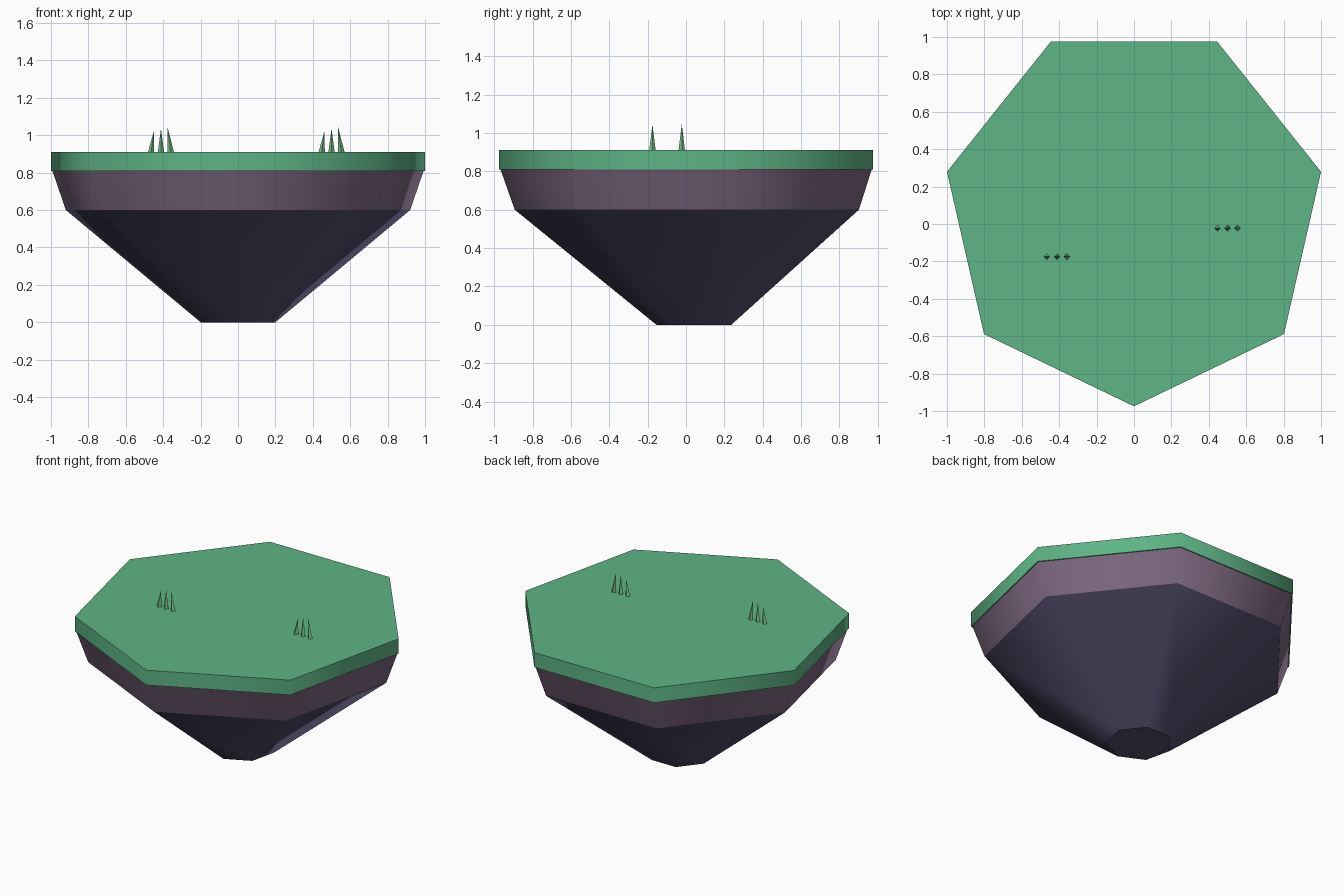
import bpy, bmesh, math
from mathutils import Matrix, Vector

if "Cube" in bpy.data.objects:
    bpy.data.objects.remove(bpy.data.objects["Cube"])

SIDES = 7
CY = 0.051  # heptagon centre offset so the bounds are centred on y = 0


def material(name, rgb):
    m = bpy.data.materials.new(name)
    m.diffuse_color = (*rgb, 1)
    m.use_nodes = True
    m.node_tree.nodes["Principled BSDF"].inputs["Base Color"].default_value = m.diffuse_color
    return m


def finish(bm, name, mat):
    bmesh.ops.recalc_face_normals(bm, faces=bm.faces)
    me = bpy.data.meshes.new(name)
    bm.to_mesh(me)
    bm.free()
    me.materials.append(mat)
    ob = bpy.data.objects.new(name, me)
    bpy.context.collection.objects.link(ob)
    return ob


def layer(name, r0, r1, z0, z1, mat):
    """Seven-sided frustum, one corner facing the front, smooth sides and flat caps."""
    bm = bmesh.new()
    place = (Matrix.Translation((0, CY, (z0 + z1) / 2))
             @ Matrix.Rotation(math.pi, 4, 'Z'))
    bmesh.ops.create_cone(bm, cap_ends=True, segments=SIDES, radius1=r0,
                          radius2=r1, depth=z1 - z0)
    # turn the ring so that one corner points along +y, then flip it to the front
    v = bm.verts[:][0].co
    turn = Matrix.Rotation(math.pi / 2 - math.atan2(v.y, v.x), 4, 'Z')
    bm.transform(place @ turn)
    for f in bm.faces:
        f.smooth = len(f.verts) == 4
    return finish(bm, name, mat)


def tuft(name, x, y, mat):
    """Three thin four-sided blades leaning towards each other."""
    bm = bmesh.new()
    for dx, lean, top in ((-0.053, 0.016, 1.025), (0, 0, 1.035), (0.053, -0.018, 1.045)):
        ring = [bm.verts.new((x + dx + 0.017 * math.cos(i * math.pi / 2),
                              y + 0.017 * math.sin(i * math.pi / 2), 0.908))
                for i in range(4)]
        tip = bm.verts.new((x + dx + lean, y, top))
        bm.faces.new(ring[::-1])
        for i in range(4):
            bm.faces.new((ring[i], ring[(i + 1) % 4], tip))
    return finish(bm, name, mat)


grass = material("grass_green", (0.113, 0.46, 0.24))
dirt = material("soil_mauve", (0.21, 0.14, 0.22))
rock = material("rock_violet", (0.085, 0.075, 0.15))
blade = material("blade_green", (0.2, 0.55, 0.27))

# Island layers from the bottom up
layer("rock_base", 0.205, 0.944, 0.0, 0.6, rock)
layer("soil_layer", 0.944, 1.018, 0.6, 0.81, dirt)
layer("grass_top", 1.0257, 1.0257, 0.81, 0.91, grass)

# Grass tufts
tuft("grass_tuft_left", -0.412, -0.175, blade)
tuft("grass_tuft_right", 0.5, -0.022, blade)
